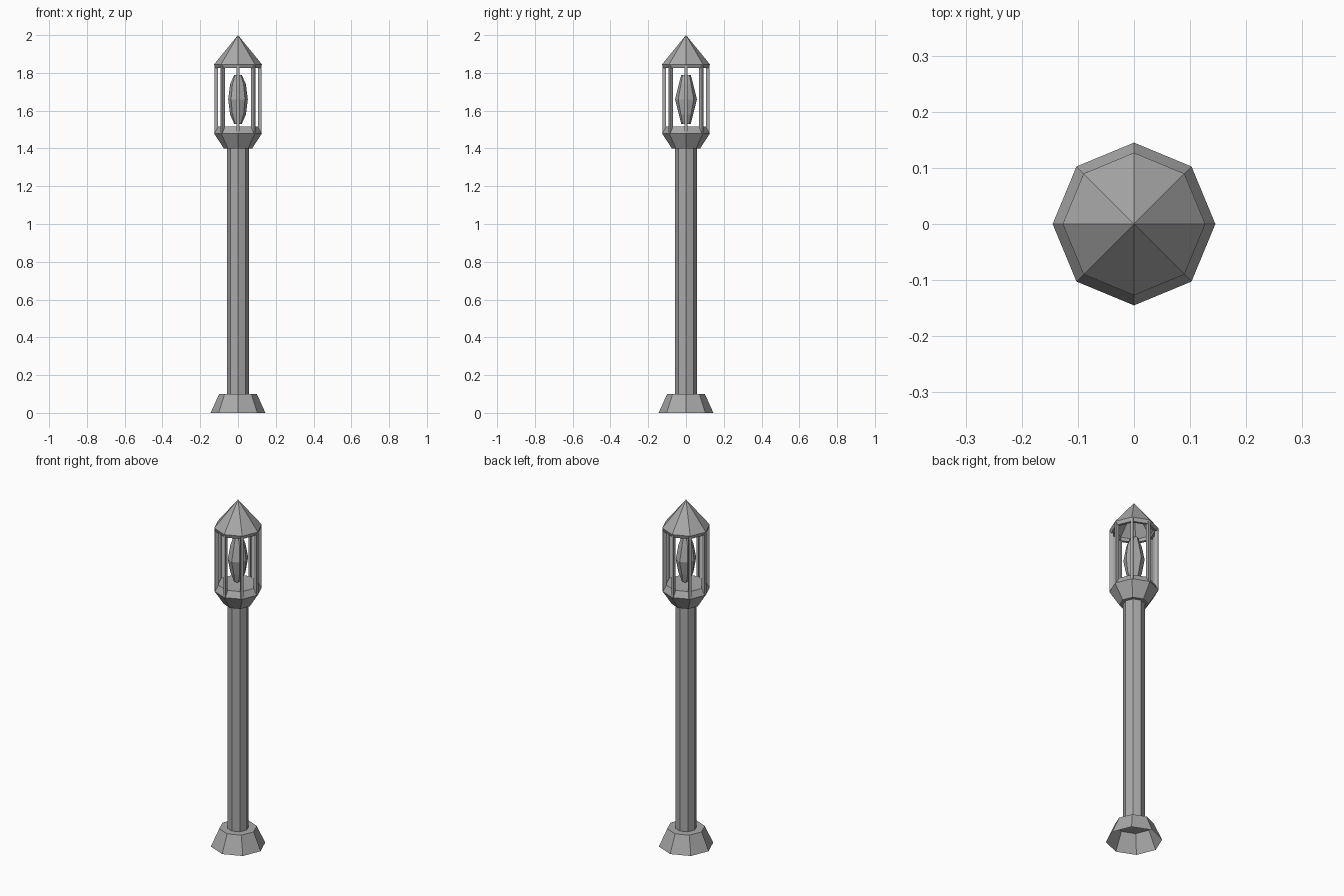
import bpy
import bmesh
import math
from mathutils import Matrix

SIDES = 8
if "Cube" in bpy.data.objects:
    bpy.data.objects.remove(bpy.data.objects["Cube"], do_unlink=True)

grey = bpy.data.materials.new("stone grey")
grey.use_nodes = True
colour = (0.4, 0.4, 0.4, 1)
grey.diffuse_color = colour
grey.node_tree.nodes["Principled BSDF"].inputs["Base Color"].default_value = colour


def add_object(name, bm):
    bmesh.ops.recalc_face_normals(bm, faces=bm.faces)
    mesh = bpy.data.meshes.new(name)
    bm.to_mesh(mesh)
    bm.free()
    mesh.materials.append(grey)
    obj = bpy.data.objects.new(name, mesh)
    bpy.context.collection.objects.link(obj)
    return obj


def octagon_part(name, profile, cap_first=False, cap_last=False):
    """Stack octagonal rings given as (x radius, y radius, height)."""
    bm = bmesh.new()
    rings = []
    for rx, ry, z in profile:
        if rx == 0:
            rings.append([bm.verts.new((0, 0, z))] * SIDES)
            continue
        angles = [math.tau * i / SIDES for i in range(SIDES)]
        rings.append([bm.verts.new((rx * math.cos(a), ry * math.sin(a), z)) for a in angles])
    for low, high in zip(rings, rings[1:]):
        for i in range(SIDES):
            j = (i + 1) % SIDES
            corners = [low[i], low[j], high[j], high[i]]
            bm.faces.new(list(dict.fromkeys(corners)))
    if cap_first:
        bm.faces.new(rings[0])
    if cap_last:
        bm.faces.new(rings[-1])
    return add_object(name, bm)


def round_profile(*points):
    return [(r, r, z) for r, z in points]


# Flared foot, open underneath
octagon_part("base", round_profile((0.145, 0), (0.1, 0.1)), cap_last=True)

# Long post
octagon_part("post", round_profile((0.057, 0.1), (0.057, 1.41)), True, True)

# Flared cup with a sloping sill
octagon_part("lantern_cup", round_profile((0.075, 1.4), (0.127, 1.48), (0.108, 1.515)), True, True)

# Pointed hollow roof with a chamfered rim
octagon_part("roof", round_profile((0, 1.975), (0.105, 1.845), (0.105, 1.825),
                                   (0.12, 1.825), (0.127, 1.845), (0, 2)))

# Eight cage bars
bm = bmesh.new()
for i in range(SIDES):
    place = (Matrix.Rotation(math.tau * i / SIDES, 4, "Z")
             @ Matrix.Translation((0.115, 0, 1.66))
             @ Matrix.Diagonal((0.02, 0.014, 0.36, 1)))
    bmesh.ops.create_cube(bm, size=1, matrix=place)
add_object("cage_bars", bm)

# Faceted light inside the cage
half = [(0.02, 0.025, 0.13), (0.042, 0.038, 0.08)]
rings = ([(x, y, 1.66 - h) for x, y, h in half] + [(0.052, 0.058, 1.66)]
         + [(x, y, 1.66 + h) for x, y, h in reversed(half)])
octagon_part("crystal", rings, True, True)
